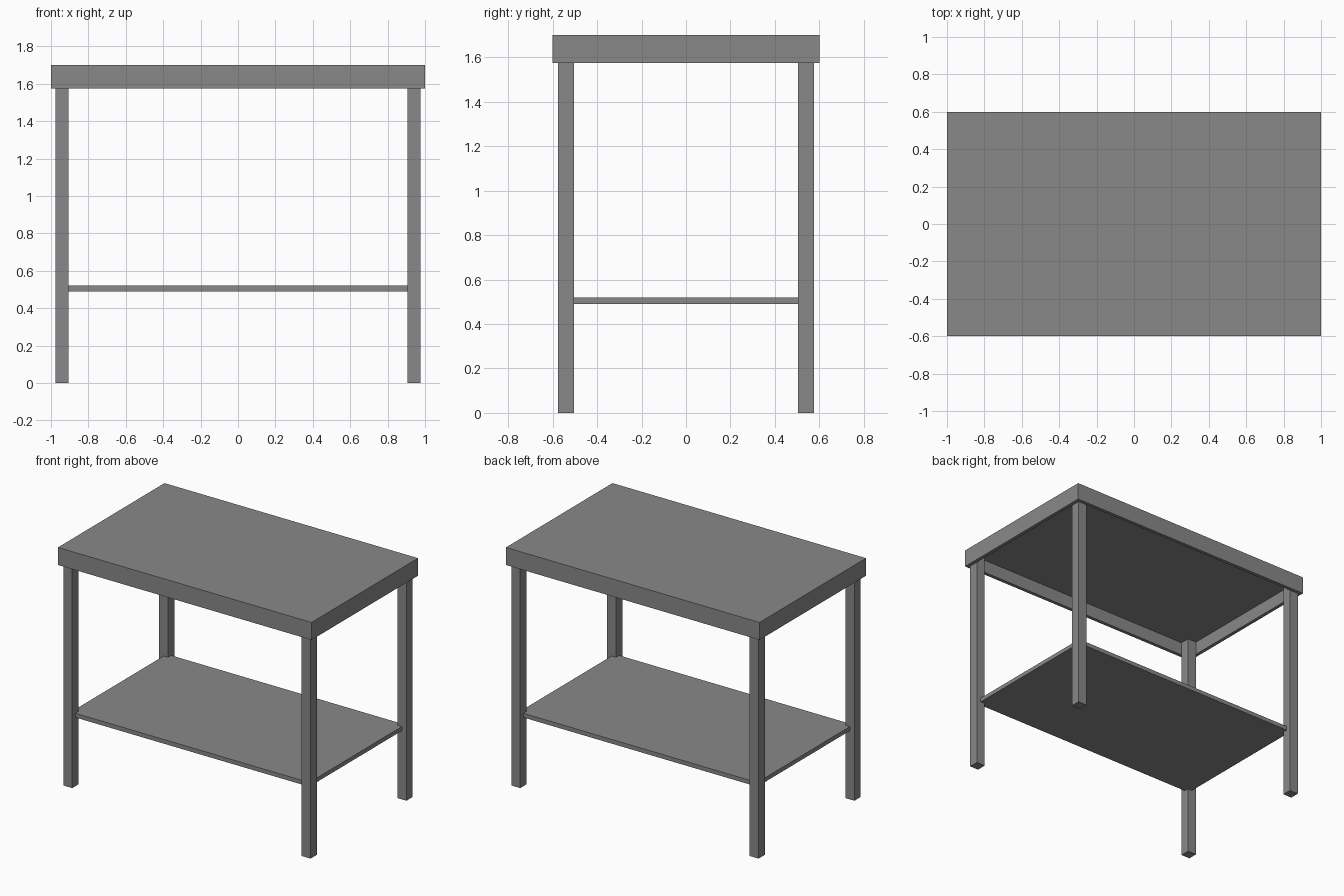
import bpy

default = bpy.data.objects.get("Cube")
if default:
    bpy.data.objects.remove(default, do_unlink=True)

steel = bpy.data.materials.new("grey steel")
steel.use_nodes = True
grey = (0.25, 0.25, 0.25, 1)
steel.diffuse_color = grey
steel.node_tree.nodes["Principled BSDF"].inputs["Base Color"].default_value = grey

HALF_X, HALF_Y, HEIGHT = 1.0, 0.6, 1.7
RIM, LEG, SHEET = 0.025, 0.07, 0.03
UNDER = HEIGHT - SHEET          # underside of the worktop sheet
LIP = 1.575                     # lower edge of the folded rim


def box(name, low, high):
    """Axis-aligned box between two corners."""
    centre = [(a + b) / 2 for a, b in zip(low, high)]
    bpy.ops.mesh.primitive_cube_add(size=1, location=centre)
    obj = bpy.context.object
    obj.name = name
    obj.scale = [b - a for a, b in zip(low, high)]
    bpy.ops.object.transform_apply(location=False, rotation=False, scale=True)
    obj.data.materials.append(steel)
    return obj


# Worktop: a solid slab hollowed from below, leaving a sheet with a rim
top = box("worktop", (-HALF_X, -HALF_Y, LIP), (HALF_X, HALF_Y, HEIGHT))
hollow = box("worktop_hollow", (RIM - HALF_X, RIM - HALF_Y, LIP - 0.1),
             (HALF_X - RIM, HALF_Y - RIM, UNDER))
cut = top.modifiers.new("hollow", "BOOLEAN")
cut.operation = "DIFFERENCE"
cut.solver = "EXACT"
cut.object = hollow
bpy.context.view_layer.objects.active = top
bpy.ops.object.modifier_apply(modifier=cut.name)
bpy.data.objects.remove(hollow, do_unlink=True)

# Legs tucked into the corners of the rim
leg_x = HALF_X - RIM - LEG / 2
leg_y = HALF_Y - RIM - LEG / 2
for side, sx in (("left", 1), ("right", -1)):
    for end, sy in (("front", -1), ("back", 1)):
        x, y, r = sx * leg_x, sy * leg_y, LEG / 2
        box(f"{end}_{side}_leg", (x - r, y - r, 0), (x + r, y + r, UNDER))

# Lower shelf reaching the leg centres
box("lower_shelf", (-leg_x, -leg_y, 0.49), (leg_x, leg_y, 0.49 + SHEET))
